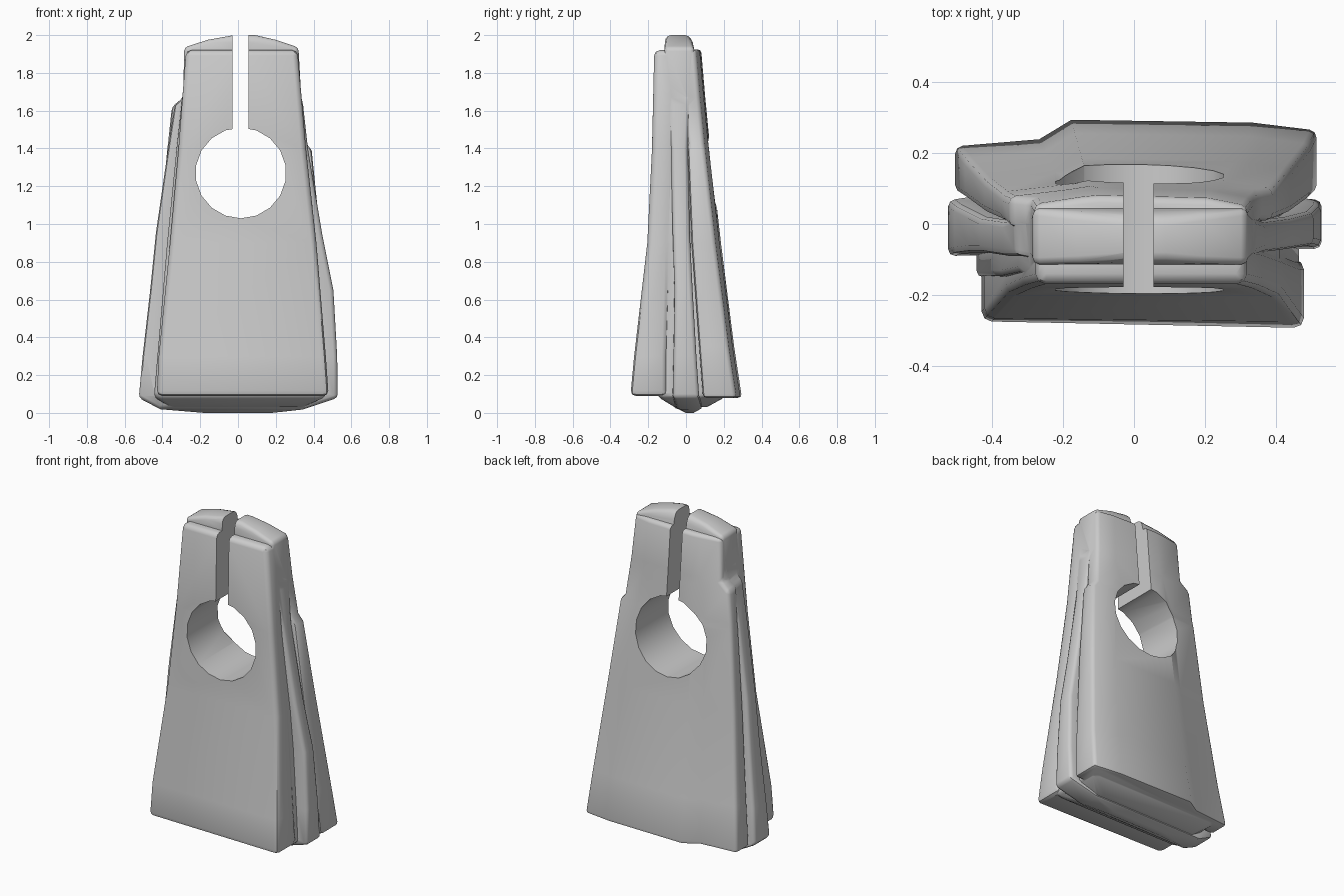
import bpy, bmesh, math

if "Cube" in bpy.data.objects:
    bpy.data.objects.remove(bpy.data.objects["Cube"])


def loft(name, rings, bevel=0.02):
    """Skin a stack of (z, [(x, y), ...]) rings into a closed solid."""
    bm = bmesh.new()
    rows = [[bm.verts.new((x, y, z)) for x, y in pts] for z, pts in rings]
    n = len(rows[0])
    for a, b in zip(rows, rows[1:]):
        for i in range(n):
            j = (i + 1) % n
            bm.faces.new((a[i], a[j], b[j], b[i]))
    bm.faces.new(rows[0][::-1])
    bm.faces.new(rows[-1])
    bmesh.ops.recalc_face_normals(bm, faces=bm.faces)
    if bevel:
        edges = [e for e in bm.edges if e.calc_face_angle(0) > math.radians(35)]
        bmesh.ops.bevel(bm, geom=edges, offset=bevel, segments=2, profile=0.5,
                        affect='EDGES', clamp_overlap=True)
    me = bpy.data.meshes.new(name)
    bm.to_mesh(me)
    bm.free()
    ob = bpy.data.objects.new(name, me)
    bpy.context.collection.objects.link(ob)
    return ob


def quad(xl, xr, yfl, yfr, yb):
    return [(xl, yfl), (xr, yfr), (xr, yb), (xl, yb)]


# front slab: straight tapering plate
front = loft("front_slab", [
    (0.09, quad(-.43, .48, -.275, -.295, -.10)),
    (0.30, quad(-.42, .465, -.265, -.275, -.10)),
    (0.90, quad(-.36, .415, -.20, -.205, -.08)),
    (1.40, quad(-.315, .36, -.18, -.18, -.06)),
    (1.92, quad(-.275, .315, -.168, -.168, -.05)),
], 0.028)


# back slab: stepped left side and shoulders partway up
def back_ring(xl, xr, y, step, y0):
    return [(xl, y0), (xr, y0), (xr, y - .03), (xr * .65, y - .008),
            (xl * .35, y), (xl * .53, y - step), (xl, y - step - .02)]


back = loft("back_slab", [
    (0.08, back_ring(-.505, .515, .296, .055, .09)),
    (0.35, back_ring(-.475, .495, .255, .05, .07)),
    (0.90, back_ring(-.42, .44, .185, .04, .03)),
    (1.39, back_ring(-.375, .39, .13, .02, .01)),
    (1.43, back_ring(-.37, .36, .125, .02, .01)),
    (1.62, back_ring(-.35, .34, .107, .01, -.01)),
    (1.67, back_ring(-.29, .335, .102, .01, -.02)),
    (1.925, back_ring(-.28, .318, .08, .005, -.03)),
], 0.02)

# middle core: rounded foot, ridge down both sides, raised top
core = loft("keyhole_block", [
    (0.00, quad(-.18, .18, 0, 0, .04)),
    (0.02, quad(-.42, .36, -.06, -.05, .09)),
    (0.08, quad(-.525, .528, -.09, -.07, .07)),
    (0.30, quad(-.505, .525, -.085, -.065, .055)),
    (0.65, quad(-.465, .505, -.08, -.06, .035)),
    (0.95, quad(-.435, .445, -.08, -.07, .02)),
    (1.40, quad(-.37, .37, -.09, -.08, .01)),
    (1.63, quad(-.335, .345, -.09, -.09, .02)),
    (1.67, quad(-.29, .335, -.10, -.10, .03)),
    (1.935, quad(-.285, .32, -.115, -.115, .045)),
    (1.975, quad(-.16, .20, -.11, -.11, .03)),
    (2.00, quad(-.02, .09, -.10, -.10, .015)),
])

# filler: floor of the grooves and the rounded underside between the slabs
filler = loft("groove_floor", [
    (0.03, quad(-.36, .34, -.06, -.06, .11)),
    (0.085, quad(-.445, .465, -.15, -.15, .21)),
    (0.90, quad(-.375, .41, -.15, -.15, .12)),
    (1.40, quad(-.325, .355, -.14, -.14, .07)),
    (1.90, quad(-.27, .305, -.14, -.14, .04)),
])

# keyhole cutters: round eye and slot
eye = loft("eye_cutter", [
    (z, [(.015 + .24 * math.cos((i + .5) * math.tau / 18),
          .24 * math.sin((i + .5) * math.tau / 18)) for i in range(18)])
    for z in (-.6, .6)], 0)
eye.rotation_euler.x = math.pi / 2
eye.location.z = 1.27
slot = loft("slot_cutter", [(z, [(-.03, -.5), (.055, -.5), (.055, .5), (-.03, .5)])
                            for z in (1.4, 2.2)], 0)

for ob, op in ((front, 'UNION'), (back, 'UNION'), (filler, 'UNION'),
               (eye, 'DIFFERENCE'), (slot, 'DIFFERENCE')):
    m = core.modifiers.new(ob.name, 'BOOLEAN')
    m.operation = op
    m.solver = 'EXACT'
    m.object = ob

# bake the booleans, drop the helpers, shade softly
bpy.context.view_layer.update()
dg = bpy.context.evaluated_depsgraph_get()
baked = bpy.data.meshes.new_from_object(core.evaluated_get(dg))
core.modifiers.clear()
core.data = baked
for ob in (front, back, filler, eye, slot):
    bpy.data.objects.remove(ob)
bpy.context.view_layer.objects.active = core
core.select_set(True)
bpy.ops.object.shade_smooth_by_angle(angle=math.radians(45))
